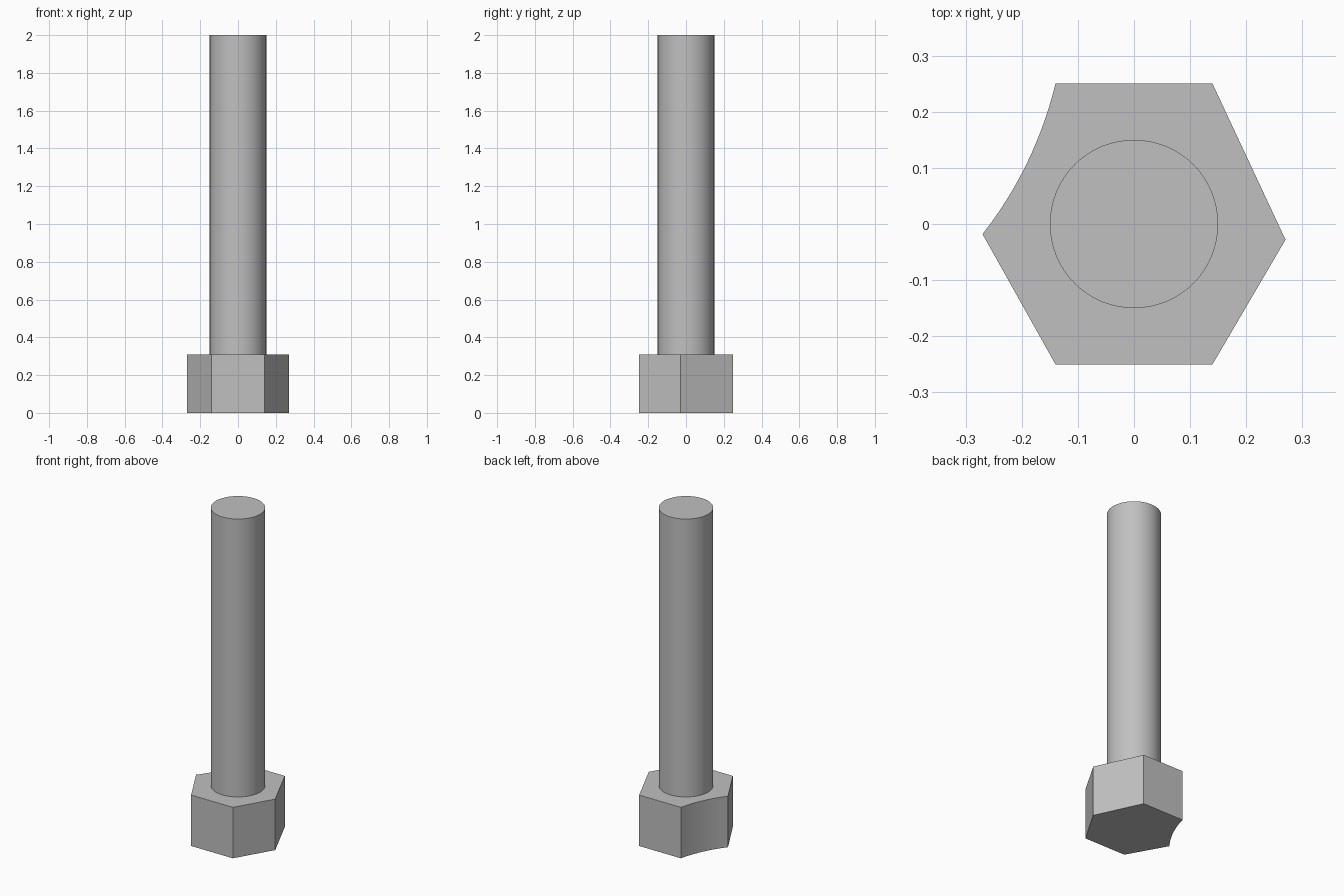
import bpy, bmesh, math
from mathutils import Vector

cube = bpy.data.objects.get("Cube")
if cube:
    bpy.data.objects.remove(cube)

HEAD_H, TOP, RADIUS = 0.31, 2.0, 0.15

steel = bpy.data.materials.new("grey steel")
steel.use_nodes = True
GREY = (0.53, 0.53, 0.53, 1)
steel.diffuse_color = GREY
steel.node_tree.nodes["Principled BSDF"].inputs["Base Color"].default_value = GREY


def prism(name, outline, z0, z1):
    """Extrude a counter-clockwise outline from z0 to z1."""
    bm = bmesh.new()
    base = bm.faces.new([bm.verts.new((p.x, p.y, z0)) for p in outline])
    top = bmesh.ops.extrude_face_region(bm, geom=[base], use_keep_orig=True)
    verts = [g for g in top["geom"] if isinstance(g, bmesh.types.BMVert)]
    bmesh.ops.translate(bm, verts=verts, vec=(0, 0, z1 - z0))
    bmesh.ops.recalc_face_normals(bm, faces=bm.faces[:])
    mesh = bpy.data.meshes.new(name)
    bm.to_mesh(mesh)
    bm.free()
    mesh.materials.append(steel)
    obj = bpy.data.objects.new(name, mesh)
    bpy.context.collection.objects.link(obj)
    bpy.ops.object.select_all(action="DESELECT")
    obj.select_set(True)
    bpy.context.view_layer.objects.active = obj
    bpy.ops.object.shade_smooth_by_angle(angle=math.radians(12))
    return obj


def bowed_edge(a, b, sag, steps):
    """Points strictly between a and b on an arc bowed to the left of a-b."""
    half = (b - a) / 2
    normal = Vector((-half.y, half.x)).normalized()
    r = (half.length ** 2 + sag ** 2) / (2 * sag)
    centre = (a + b) / 2 + normal * (sag - r)
    spread = math.asin(half.length / r)
    points = []
    for i in range(1, steps):
        t = spread * (2 * i / steps - 1)
        points.append(centre + normal * r * math.cos(t)
                      + half.normalized() * r * math.sin(t))
    return points


# Six-sided head with one scooped side
corners = [Vector(c) for c in ((-0.14, -0.25), (0.14, -0.25), (0.27, -0.028),
                               (0.14, 0.25), (-0.14, 0.25), (-0.27, -0.018))]
scoop = bowed_edge(corners[4], corners[5], 0.016, 16)
prism("bolt_head", corners[:5] + scoop + corners[5:], 0, HEAD_H)

# Round shaft
SIDES = 64
circle = [Vector((math.cos(a), math.sin(a))) * RADIUS
          for a in (math.tau * i / SIDES for i in range(SIDES))]
prism("bolt_shaft", circle, HEAD_H, TOP)
